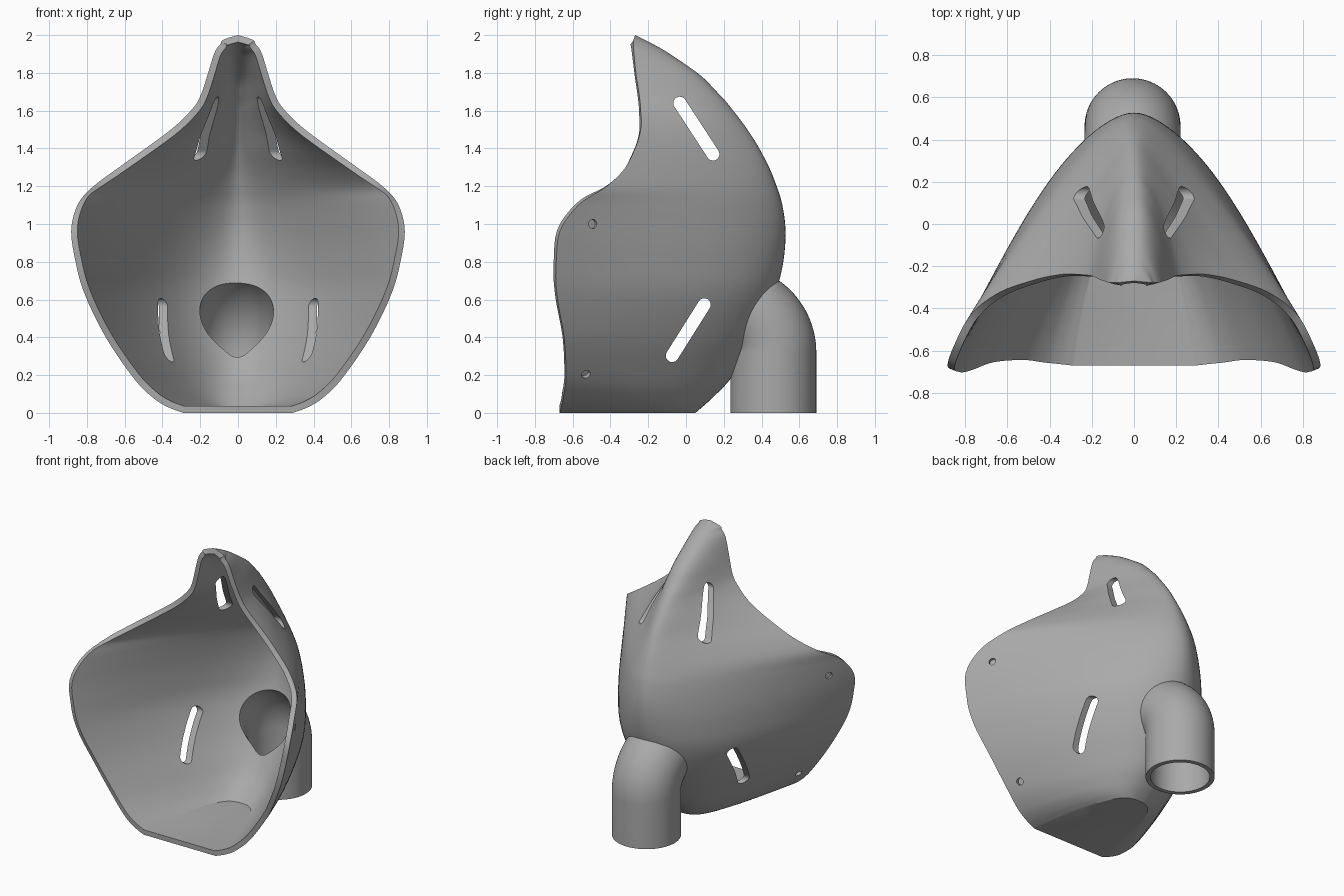
import bpy, bmesh
from math import sin, cos, pi, atan2
from mathutils import Vector, Matrix

if "Cube" in bpy.data.objects:
    bpy.data.objects.remove(bpy.data.objects["Cube"])

WALL = 0.036
COLS, STEPS = 64, 5
BEND_AXIS = Vector((-0.007, 0.225, 0.32))    # centre of the pipe bend
BEND_RADIUS = 0.238

grey = bpy.data.materials.new("plain grey")
grey.use_nodes = True
grey.diffuse_color = (0.4, 0.4, 0.4, 1)
grey.node_tree.nodes["Principled BSDF"].inputs["Base Color"].default_value = grey.diffuse_color

# Mask sections: height, rim half width, rim y, ridge y, roundness
SECTIONS = [Vector(s) for s in (
    (0, .29, -.67, .05, 3), (.03, .37, -.66, .085, 2.7), (.08, .45, -.65, .14, 2.4),
    (.2, .565, -.635, .25, 2.1), (.4, .7, -.645, .37, 2.05), (.6, .8, -.68, .46, 2),
    (.8, .86, -.687, .515, 1.75), (1, .88, -.65, .525, 1.5), (1.1, .85, -.57, .51, 1.4),
    (1.2, .765, -.42, .48, 1.27), (1.3, .63, -.32, .44, 1.18), (1.4, .49, -.27, .388, 1.17),
    (1.5, .355, -.24, .325, 1.4), (1.6, .25, -.24, .25, 1.75), (1.7, .19, -.25, .163, 2.2),
    (1.8, .158, -.265, .06, 2.4), (1.9, .127, -.275, -.085, 2.4), (1.95, .095, -.278, -.17, 2.2),
    (1.985, .053, -.275, -.24, 2), (2, 0, -.27, -.27, 2))]


def spline(pts, steps):
    """Smooth curve through vectors of any size, spaced by distance."""
    gaps = [(b - a).length for a, b in zip(pts, pts[1:])]
    slopes = [(b - a) / h for a, b, h in zip(pts, pts[1:], gaps)]
    tangents = [slopes[0]]
    for i in range(1, len(slopes)):
        h0, h1 = gaps[i - 1], gaps[i]
        tangents.append((slopes[i - 1] * h1 + slopes[i] * h0) / (h0 + h1))
    tangents.append(slopes[-1])
    out = []
    for i, h in enumerate(gaps):
        for k in range(steps):
            t = k / steps
            ease = t * t * (3 - 2 * t)
            out.append(pts[i] * (1 - ease) + pts[i + 1] * ease
                       + tangents[i] * (h * t * (1 - t) ** 2)
                       - tangents[i + 1] * (h * t * t * (1 - t)))
    return out


def make(name, bm):
    mesh = bpy.data.meshes.new(name)
    bm.to_mesh(mesh)
    bm.free()
    mesh.materials.append(grey)
    ob = bpy.data.objects.new(name, mesh)
    bpy.context.collection.objects.link(ob)
    return ob


def activate(ob):
    bpy.ops.object.select_all(action='DESELECT')
    bpy.context.view_layer.objects.active = ob
    ob.select_set(True)


def cut(ob, cutter):
    activate(ob)
    mod = ob.modifiers.new("cut", 'BOOLEAN')
    mod.operation, mod.solver, mod.object = 'DIFFERENCE', 'EXACT', cutter
    bpy.ops.object.modifier_apply(modifier=mod.name)


def mask_surface(inset=0):
    """Open mask skin with a flat floor; with an inset it becomes a closed cavity plug."""
    bm = bmesh.new()
    rows = []
    for z, half, rim, ridge, p in spline(SECTIONS, STEPS):
        soft = 0.1
        low, high = soft ** p, (1 + soft ** 2) ** (p / 2)
        row = []
        for j in range(COLS + 1):
            s = 2 * j / COLS - 1
            drop = ((s * s + soft ** 2) ** (p / 2) - low) / (high - low)
            row.append(bm.verts.new((half * s, ridge + (rim - ridge) * drop, z)))
        rows.append(row)
    apex = bm.verts.new((0, SECTIONS[-1][2], 2))
    for a, b in zip(rows, rows[1:]):
        for j in range(COLS):
            bm.faces.new((a[j], b[j], b[j + 1], a[j + 1]))
    for j in range(COLS):
        bm.faces.new((rows[-1][j], apex, rows[-1][j + 1]))
    bm.faces.new(rows[0])
    if inset:
        bm.normal_update()
        for v, n in [(v, v.normal.copy()) for v in bm.verts]:
            v.co -= n * inset
        for a, b in zip(rows, rows[1:]):
            bm.faces.new((a[-1], b[-1], b[0], a[0]))
        bm.faces.new((rows[-1][-1], apex, rows[-1][0]))
        bmesh.ops.recalc_face_normals(bm, faces=bm.faces)
    return bm


def elbow(name, r, bottom, y_end, n=64, bend=24):
    """Solid upright pipe curving forwards into the mask."""
    bm = bmesh.new()
    stations = [(0, Vector((0, 0, bottom - BEND_AXIS.z)))]
    stations += [(pi / 2 * i / bend, Vector()) for i in range(bend + 1)]
    stations.append((pi / 2, Vector((0, y_end - BEND_AXIS.y, 0))))
    rings = []
    for a, shift in stations:
        ring = []
        for k in range(n):
            f = 2 * pi * k / n
            reach = BEND_RADIUS + r * cos(f)
            ring.append(bm.verts.new(BEND_AXIS + shift
                                     + Vector((r * sin(f), reach * cos(a), reach * sin(a)))))
        rings.append(ring)
    for a, b in zip(rings, rings[1:]):
        for k in range(n):
            m = (k + 1) % n
            bm.faces.new((a[k], a[m], b[m], b[k]))
    bm.faces.new(rings[0])
    bm.faces.new(rings[-1])
    bmesh.ops.recalc_face_normals(bm, faces=bm.faces)
    return make(name, bm)


def slot_cutter(top, low, r, n=12):
    """Long capsule-ended bar running across the mask; ends are (y, z)."""
    bm = bmesh.new()
    top, low = Vector(top), Vector(low)
    d = top - low
    base = atan2(d.y, d.x) - pi / 2
    ring = []
    for centre, start in ((top, base), (low, base + pi)):
        for k in range(n + 1):
            a = start + pi * k / n
            ring.append(bm.verts.new((-1.2, centre.x + r * cos(a), centre.y + r * sin(a))))
    face = bm.faces.new(ring)
    ext = bmesh.ops.extrude_face_region(bm, geom=[face])
    bmesh.ops.translate(bm, vec=(2.4, 0, 0),
                        verts=[v for v in ext['geom'] if isinstance(v, bmesh.types.BMVert)])
    bmesh.ops.recalc_face_normals(bm, faces=bm.faces)
    return make("slot_cutter", bm)


def dimple_cutter(point, normal, r=0.024):
    """Short round pin that sinks partway into the wall."""
    bm = bmesh.new()
    turn = Vector(normal).to_track_quat('Z', 'Y').to_matrix().to_4x4()
    bmesh.ops.create_cone(bm, cap_ends=True, segments=20, radius1=r, radius2=r, depth=0.05,
                          matrix=Matrix.Translation(point) @ turn)
    return make("dimple_cutter", bm)


# Mask shell
shell = make("mask_shell", mask_surface())
activate(shell)
solid = shell.modifiers.new("wall", 'SOLIDIFY')
solid.thickness, solid.offset = WALL, -1
solid.use_even_offset = solid.use_quality_normals = True
bpy.ops.object.modifier_apply(modifier=solid.name)

# Pipe, trimmed to the mask wall and bored through
pipe = elbow("elbow_pipe", 0.227, 0, 0.12)
bore = elbow("bore_cutter", 0.195, -0.1, 0)
plug = make("cavity_cutter", mask_surface(WALL / 2))
cut(pipe, plug)
cut(pipe, bore)

# Strap slots and blind rivet holes
cutters = [bore,
           slot_cutter((-.033, 1.64), (.143, 1.37), .034),
           slot_cutter((.097, .573), (-.073, .303), .034)]
for side in (-1, 1):
    cutters.append(dimple_cutter((side * .808, -.49, 1), (side * .88, .47, 0)))
    cutters.append(dimple_cutter((side * .533, -.53, .205), (side * .8, .3, -.5)))
for c in cutters:
    cut(shell, c)
for c in cutters + [plug]:
    bpy.data.objects.remove(c)

for ob in (shell, pipe):
    activate(ob)
    bpy.ops.object.shade_smooth_by_angle(angle=pi / 6)
